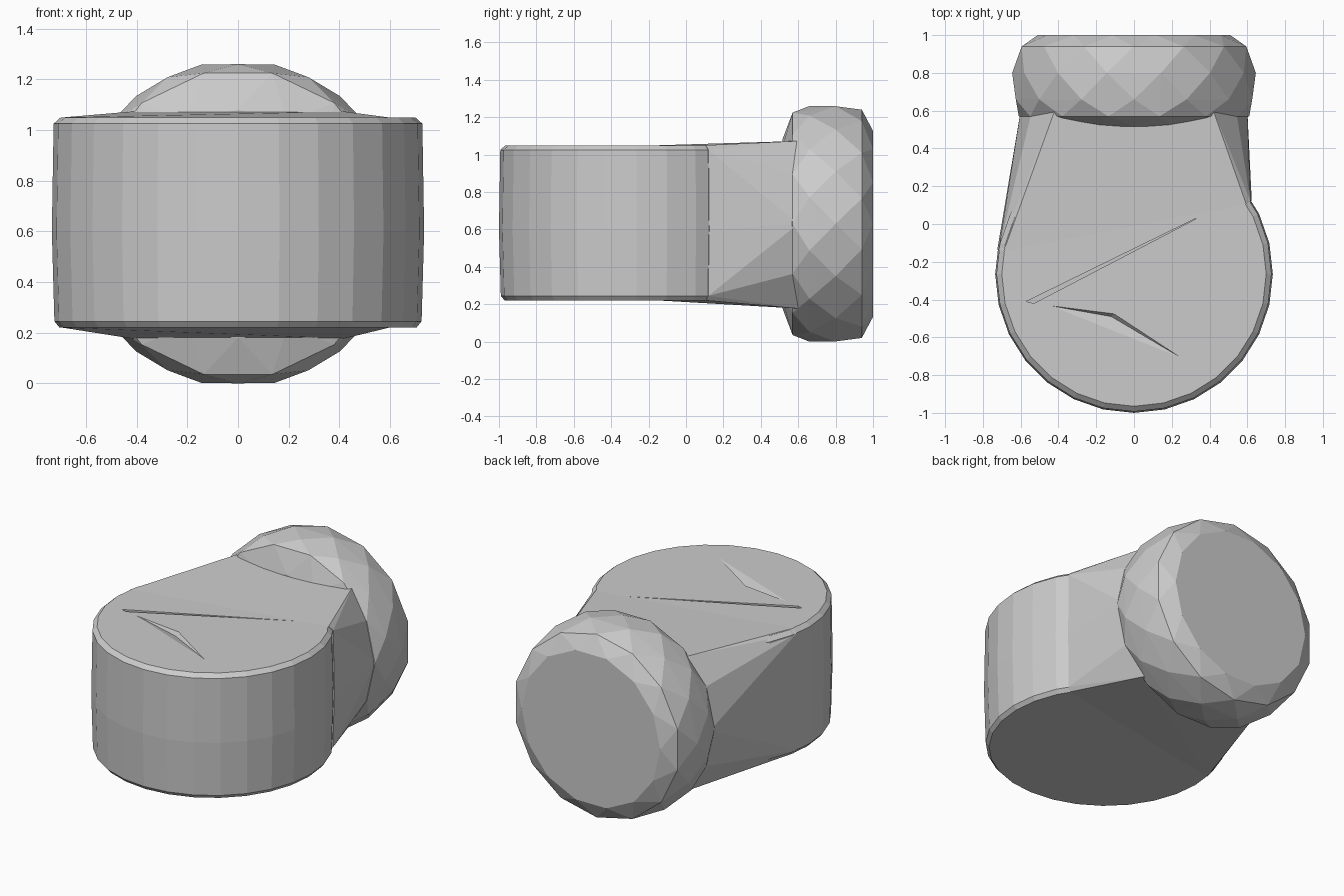
import bpy, bmesh
from math import sin, cos, pi, radians

if "Cube" in bpy.data.objects:
    bpy.data.objects.remove(bpy.data.objects["Cube"])


def hull(name, points):
    """Flat-faced solid wrapped around a set of points."""
    bm = bmesh.new()
    for p in points:
        bm.verts.new(p)
    res = bmesh.ops.convex_hull(bm, input=bm.verts[:])
    junk = {g for g in res["geom_interior"] + res["geom_unused"]
            if isinstance(g, bmesh.types.BMVert)}
    bmesh.ops.delete(bm, geom=list(junk), context='VERTS')
    bmesh.ops.dissolve_limit(bm, angle_limit=radians(1),
                             verts=bm.verts[:], edges=bm.edges[:])
    bmesh.ops.recalc_face_normals(bm, faces=bm.faces[:])
    me = bpy.data.meshes.new(name)
    bm.to_mesh(me)
    bm.free()
    ob = bpy.data.objects.new(name, me)
    bpy.context.collection.objects.link(ob)
    return ob


BODY_Y = -0.265
DISC_Z = 0.63
# radius and height of the drum, with small chamfers
DRUM = [(0.705, 0.22), (0.725, 0.245), (0.735, 0.6), (0.728, 1.025), (0.70, 1.05)]


def drum_points(angles):
    return [(r * cos(a), BODY_Y + r * sin(a), z) for r, z in DRUM for a in angles]


# Main upright drum
drum = hull("drum_body", drum_points([2 * pi * k / 28 for k in range(28)]))

# Shallow creases in the top of the drum
a = (-0.57, -0.41)
groove = hull("groove_cutter", [(*a, 1.2), (-0.53, -0.42, 1.2), (0.41, 0.07, 1.2),
                                (*a, 1.01), (-0.53, -0.42, 1.01), (0.41, 0.07, 1.045)])
dent = hull("dent_cutter", [(*a, 1.06), (0.32, -0.75, 1.055),
                            (-0.1, -0.47, 1.06), (-0.12, -0.49, 1.025)])
for cutter in (groove, dent):
    mod = drum.modifiers.new(cutter.name, 'BOOLEAN')
    mod.operation = 'DIFFERENCE'
    mod.solver = 'EXACT'
    mod.object = cutter
    cutter.hide_render = True
    cutter.hide_set(True)

# Neck: back of the drum blending into a clipped round end inside the disc
back = drum_points([radians(t) for t in (32, 50, 70, 90, 110, 130, 150, 170)])
end = []
for k in range(14):
    t = 2 * pi * k / 14
    z = DISC_Z + 0.6 * sin(t)
    end.append((0.6 * cos(t), 0.6, min(max(z, 0.177), 1.073)))
end += [(s * 0.42, 0.6, z) for s in (-1, 1) for z in (0.177, 1.073)]
hull("neck", back + end)

# Faceted end disc facing the back, rings staggered for the angular facets
DISC = [(0.45, 0.515, 0.0), (0.61, 0.57, 0.5), (0.642, 0.66, 0.0),
        (0.645, 0.80, 0.5), (0.61, 0.94, 0.0), (0.51, 1.0, 0.5)]
disc_pts = []
for r, y, shift in DISC:
    for k in range(14):
        t = 2 * pi * (k + shift + 0.5) / 14
        disc_pts.append((r * cos(t), y, DISC_Z + min(max(r * sin(t), -0.63), 0.63)))
hull("end_disc", disc_pts)
